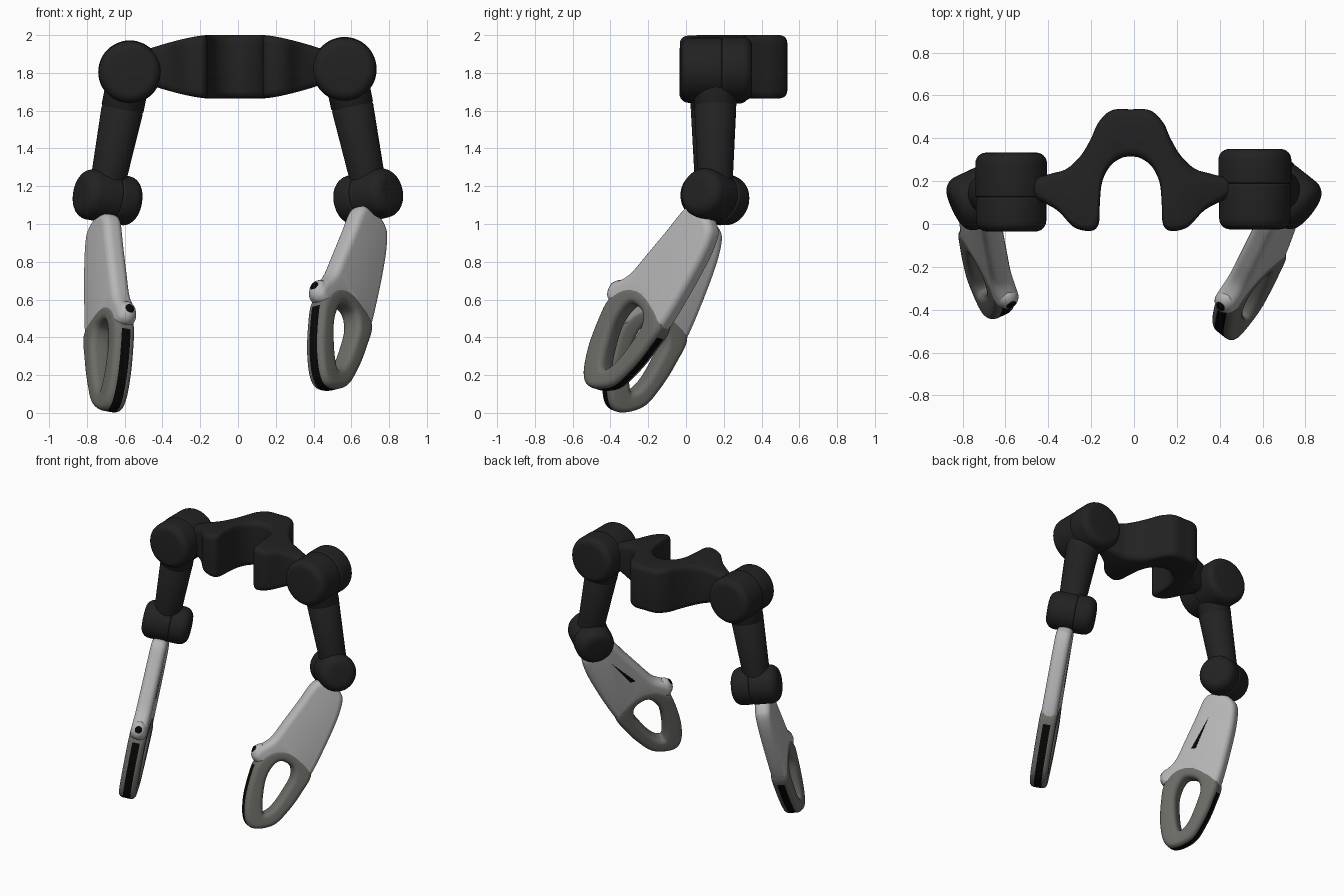
import bpy, bmesh
from math import sin, cos, pi
from mathutils import Vector as V, Matrix

if "Cube" in bpy.data.objects:
    bpy.data.objects.remove(bpy.data.objects["Cube"])


def material(name, r, g, b):
    m = bpy.data.materials.new(name)
    m.diffuse_color = (r, g, b, 1)
    m.use_nodes = True
    m.node_tree.nodes["Principled BSDF"].inputs["Base Color"].default_value = m.diffuse_color
    return m


DARK = material("dark_plastic", .016, .016, .016)
SHELL = material("light_plastic", .47, .47, .47)
GRIP = material("grip_grey", .15, .15, .135)
BLACK = material("black_inlay", .002, .002, .002)


def finish(name, bm, mats, matrix=None):
    bmesh.ops.recalc_face_normals(bm, faces=bm.faces)
    me = bpy.data.meshes.new(name)
    if matrix:
        bm.transform(matrix)
    bm.to_mesh(me)
    bm.free()
    ob = bpy.data.objects.new(name, me)
    bpy.context.collection.objects.link(ob)
    for m in mats:
        me.materials.append(m)
    bpy.ops.object.select_all(action='DESELECT')
    ob.select_set(True)
    bpy.context.view_layer.objects.active = ob
    bpy.ops.object.shade_smooth_by_angle(angle=.7)
    return ob


def spline(pts, n, closed):
    """Smooth curve through points of any dimension."""
    c, out = len(pts), []
    for i in range(c if closed else c - 1):
        ids = [(i + k) % c if closed else min(max(i + k, 0), c - 1) for k in (-1, 0, 1, 2)]
        a, b, d, e = (pts[j] for j in ids)
        for s in range(n):
            t = s / n
            out.append([.5 * (2*q + (r-p)*t + (2*p-5*q+4*r-w)*t*t + (3*q-p-3*r+w)*t**3)
                        for p, q, r, w in zip(a, b, d, e)])
    return out if closed else out + [list(pts[-1])]


def skin(bm, rows, closed):
    """Bridge rows of points; open rows get end caps."""
    rows = [[bm.verts.new(p) for p in r] for r in rows]
    m, faces = len(rows[0]), []
    for i in range(len(rows) - (0 if closed else 1)):
        a, b = rows[i], rows[(i + 1) % len(rows)]
        faces.append([bm.faces.new((a[k], a[(k+1) % m], b[(k+1) % m], b[k])) for k in range(m)])
    if not closed:
        bm.faces.new(rows[0])
        bm.faces.new(rows[-1])
    return faces


def band(bm, pairs, closed, height, rad):
    """Rounded-box section swept between an outer and an inner outline."""
    rows = []
    for ox, oy, ix, iy in spline(pairs, 6, closed):
        o, i = V((ox, oy)), V((ix, iy))
        mid, e, a = (o + i) / 2, (o - i).normalized(), (o - i).length / 2
        r = min(rad, a * .95)
        row = []
        for q, (sx, sz) in enumerate(((1, 1), (-1, 1), (-1, -1), (1, -1))):
            for k in range(6):
                t = (q + k / 5) * pi / 2
                p = mid + e * (sx * (a - r) + r * cos(t))
                h = height(p.x)
                row.append((p.x, p.y, sz * (h - r) + r * sin(t)))
        rows.append(row)
    return skin(bm, rows, closed)


def slab(bm, outline, h, rad):
    """Flat plate with rounded edges."""
    pts = [V(p) for p in outline]
    n = len(pts)
    norm = [V((pts[(i+1) % n].y - pts[i-1].y, pts[i-1].x - pts[(i+1) % n].x)).normalized()
            for i in range(n)]
    area = sum(pts[i-1].cross(pts[i]) for i in range(n))
    sgn = 1 if area > 0 else -1
    rows = []
    for s in (-1, 1):
        for k in range(6):
            t = (5 - k if s < 0 else k) / 5 * pi / 2
            inset, z = rad * (1 - cos(t)), s * (h - rad + rad * sin(t))
            rows.append([(*(p - m * sgn * inset), z) for p, m in zip(pts, norm)])
    skin(bm, rows, False)


def lathe(name, origin, axis, profile, mat=DARK, seg=48):
    """Turned solid; profile is (radius, distance along axis)."""
    bm = bmesh.new()
    skin(bm, [[(r*cos(2*pi*k/seg), r*sin(2*pi*k/seg), t) for k in range(seg)]
              for r, t in profile], False)
    rot = V(axis).to_track_quat('Z', 'Y').to_matrix().to_4x4()
    return finish(name, bm, [mat], Matrix.Translation(origin) @ rot)


def drum(a, b, r, ca, cb):
    """Cylinder profile from a to b with corner radii ca and cb."""
    arc = [k * pi / 12 for k in range(7)]
    return ([(r - ca + ca*sin(t), a + ca - ca*cos(t)) for t in arc] +
            [(r - cb + cb*cos(t), b - cb + cb*sin(t)) for t in arc])


# Arched centre bracket, thinner towards its ends
half = [(.09, .53, .05, .305), (.15, .475, .10, .265), (.185, .40, .135, .19),
        (.225, .33, .145, .08), (.27, .28, .15, 0), (.31, .252, .185, -.032),
        (.36, .238, .265, -.015), (.41, .225, .345, .065), (.46, .215, .45, .12)]
left = [(-a, b, -c, d) for a, b, c, d in reversed(half)]


def bracket_height(x):
    t = min(max((abs(x) - .15) / .26, 0), 1.2)
    return .1675 - .0575 * t ** 1.4


bm = bmesh.new()
band(bm, left + [(0, .535, 0, .315)] + half, False, bracket_height, .04)
finish("centre_bracket", bm, [DARK], Matrix.Translation((-.015, 0, 1.8325)))

# Hand outlines in (along, across): grip as outer/inner pairs, shell as a loop
grip_pairs = [(.64, -.09, .72, -.06), (.655, .03, .735, .005), (.72, .15, .80, .04),
              (.87, .147, .89, .036), (1.02, .118, 1.0, .02), (1.15, .065, 1.07, -.005),
              (1.225, -.05, 1.1, -.035), (1.2, -.131, 1.075, -.06), (1.07, -.2, 1.0, -.095),
              (.9, -.24, .88, -.132), (.79, -.245, .79, -.13), (.69, -.19, .735, -.105)]
shell_loop = [(.10, -.05), (.14, -.115), (.30, -.148), (.465, -.182), (.61, -.215),
              (.70, -.275), (.75, -.29), (.79, -.265), (.80, -.20), (.74, -.135),
              (.705, -.06), (.715, 0), (.77, .05), (.77, .125), (.70, .157),
              (.36, .156), (.18, .13), (.12, .08), (.095, .01)]


def arm(side, inner, shoulder, ys, r, elbow, n, d, hand_at):
    shoulder, elbow, n, d = V(shoulder), V(elbow), V(n).normalized(), V(d)
    # Shoulder joint: two drums along y
    y0, y1, y2 = ys
    base = (shoulder.x, 0, shoulder.z)
    lathe(side + "_shoulder_front", base, (0, 1, 0), drum(y0, y1, r * .98, .05, .01))
    lathe(side + "_shoulder_rear", base, (0, 1, 0), drum(y1, y2, r, .01, .05))
    # Upper arm with a seam below the collar
    lathe(side + "_upper_arm", shoulder, elbow + V((-.015 * inner, 0, 0)) - shoulder,
          [(.113, 0), (.113, .195), (.108, .201), (.108, .203), (.111, .209),
           (.095, .55), (.092, .66)])
    # Elbow joint: two drums across the hand
    seam = .03 * inner
    lathe(side + "_elbow_a", elbow, n, drum(-.165, seam, .134, .065, .01))
    lathe(side + "_elbow_b", elbow, n, drum(seam, .165, .132, .01, .065))
    # Hand frame: along, across, through
    d = (d - n * d.dot(n)).normalized()
    w = n.cross(d)
    M = Matrix((d, w, n)).transposed().to_4x4()
    M.translation = V(hand_at)
    bm = bmesh.new()
    slab(bm, spline(shell_loop, 5, True), .055, .04)
    finish(side + "_hand_shell", bm, [SHELL], M)
    # Grip loop with black strip round its outer edge
    bm = bmesh.new()
    rows = band(bm, grip_pairs, True, lambda x: .06, .034)
    for row in rows[15:58]:
        row[23].material_index = 1
    finish(side + "_grip_loop", bm, [GRIP, BLACK], M)
    # Thumb button on a rounded boss
    for name, u, v, s, mat in (("button_boss", .735, -.247, (.065, .055, .053), SHELL),
                               ("button", .728, -.293, (.028, .012, .025), BLACK)):
        bm = bmesh.new()
        bmesh.ops.create_uvsphere(bm, u_segments=24, v_segments=14, radius=1)
        bm.transform(Matrix.Translation((u, v, 0)) @ Matrix.Diagonal((*s, 1)))
        finish(side + "_" + name, bm, [mat], M)
    # Dark slot on the inner face
    bm = bmesh.new()
    tri = [(.28, -.035), (.51, -.07), (.52, -.105)]
    skin(bm, [[(*p, z * inner) for p in tri] for z in (.04, .0560)], False)
    finish(side + "_inner_slot", bm, [BLACK], M)


arm("left", 1, (-.573, .135, 1.805), (-.035, .125, .333), .167, (-.69, .14, 1.14),
    (.89, .42, -.16), (-.04, -.40, -.917), (-.713, .14, 1.125))
arm("right", -1, (.564, .155, 1.82), (-.025, .19, .35), .17, (.69, .155, 1.145),
    (.77, -.61, .19), (-.17, -.51, -.85), (.717, .158, 1.143))
